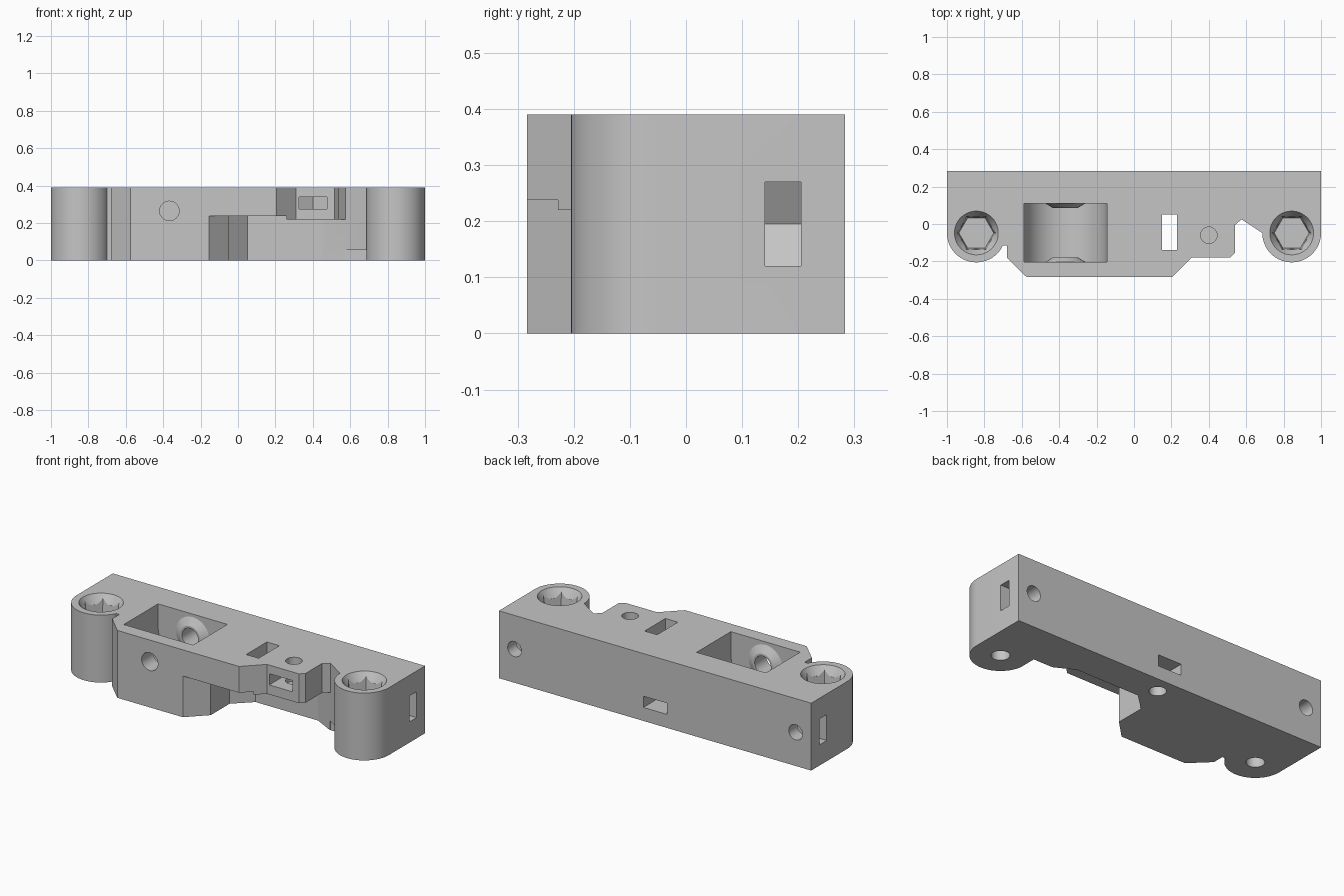
import bpy
import bmesh
from math import cos, sin, pi, radians
from mathutils import Matrix, Vector

cube = bpy.data.objects.get("Cube")
if cube:
    bpy.data.objects.remove(cube, do_unlink=True)

grey = bpy.data.materials.new("light_grey")
grey.use_nodes = True
grey.diffuse_color = (0.56, 0.56, 0.56, 1)
grey.node_tree.nodes["Principled BSDF"].inputs["Base Color"].default_value = grey.diffuse_color

H = 0.39
POST_X, POST_Y, POST_R = 0.843, -0.048, 0.157


def loft(name, low, high, matrix=None):
    """Solid between two rings of matching 3D points."""
    n = len(low)
    faces = [list(range(n))[::-1], list(range(n, 2 * n))]
    faces += [[i, (i + 1) % n, n + (i + 1) % n, n + i] for i in range(n)]
    mesh = bpy.data.meshes.new(name)
    mesh.from_pydata(low + high, [], faces)
    if matrix:
        mesh.transform(matrix)
    # Turn every face outwards whichever way the profile runs
    bm = bmesh.new()
    bm.from_mesh(mesh)
    if bm.calc_volume(signed=True) < 0:
        bmesh.ops.reverse_faces(bm, faces=bm.faces)
    bm.to_mesh(mesh)
    bm.free()
    mesh.materials.append(grey)
    obj = bpy.data.objects.new(name, mesh)
    bpy.context.collection.objects.link(obj)
    return obj


def prism(name, points, z0, z1):
    return loft(name, [(x, y, z0) for x, y in points], [(x, y, z1) for x, y in points])


def box(name, x0, x1, y0, y1, z0, z1):
    return prism(name, [(x0, y0), (x1, y0), (x1, y1), (x0, y1)], z0, z1)


def rod(name, start, end, r0, r1=None, sides=40):
    """Cylinder, cone or hexagon between two points."""
    start, end = Vector(start), Vector(end)
    axis = end - start
    r1 = r0 if r1 is None else r1
    ring = lambda r, z: [(r * cos(2 * pi * i / sides), r * sin(2 * pi * i / sides), z)
                         for i in range(sides)]
    # horizontal axes run along y only
    spin = Matrix()
    if axis.y:
        spin = Matrix.Rotation(-pi / 2 if axis.y > 0 else pi / 2, 4, 'X')
    elif axis.z < 0:
        spin = Matrix.Rotation(pi, 4, 'X')
    return loft(name, ring(r0, 0), ring(r1, axis.length), Matrix.Translation(start) @ spin)


def combine(tool, operation='DIFFERENCE'):
    mod = body.modifiers.new("shape", 'BOOLEAN')
    mod.operation, mod.object, mod.solver = operation, tool, 'EXACT'
    bpy.context.view_layer.objects.active = body
    bpy.ops.object.modifier_apply(modifier=mod.name)
    bpy.data.objects.remove(tool, do_unlink=True)


def arc(cx, a0, a1, steps=32):
    return [(cx + POST_R * cos(radians(a0 + (a1 - a0) * i / steps)),
             POST_Y + POST_R * sin(radians(a0 + (a1 - a0) * i / steps)))
            for i in range(steps + 1)]


# Main block with a round post at each end
outline = [(-1, 0.283)] + arc(-POST_X, 180, 335)
outline += [(-0.68, -0.114), (-0.68, -0.18), (-0.575, -0.283), (0.205, -0.283),
            (0.31, -0.178), (0.515, -0.178), (0.54, -0.153), (0.54, -0.005), (0.575, 0.025)]
outline += arc(POST_X, 180, 360) + [(1, 0.283)]
body = prism("mounting_block", outline, 0, H)

# Undercut below the front ledge, stepped in height
combine(prism("undercut_left", [(-0.255, -0.383), (-0.05, -0.178), (-0.05, -0.005), (0.05, 0.09),
                                (0.26, 0.09), (0.26, -0.383)], -0.1, 0.238))
combine(prism("undercut_right", [(0.2, -0.4), (0.2, 0.09), (0.45, 0.09), (0.575, 0.025),
                                 (0.58, -0.4)], -0.1, 0.22))
combine(box("foot_notch", 0.57, 0.688, -0.1, 0.03, -0.1, 0.055))

# Round-bottomed wheel pocket
px, pz, pr = -0.367, 0.265, 0.222
pocket = [(pr, 0.5)] + [(pr * cos(pi * i / 32), -pr * sin(pi * i / 32)) for i in range(33)] + [(-pr, 0.5)]
combine(loft("wheel_pocket", [(px + x, -0.203, pz + z) for x, z in pocket],
             [(px + x, 0.11, pz + z) for x, z in pocket]))

# Conical bosses on both pocket walls, then the axle bore
combine(rod("front_boss", (px, -0.209, pz), (px, -0.178, pz), 0.118, 0.065), 'UNION')
combine(rod("back_boss", (px, 0.116, pz), (px, 0.085, pz), 0.118, 0.065), 'UNION')
combine(rod("axle_bore", (px, -0.4, pz), (px, 0.2, pz), 0.052))

# Slot through the ledge
combine(box("ledge_slot", 0.15, 0.23, -0.14, 0.05, 0.12, 0.5))

for s in (-1, 1):
    x = s * POST_X
    # Post: hexagon socket with a conical lead-in on top, screw hole below
    combine(rod("lead_in", (x, POST_Y, H + 0.01), (x, POST_Y, H - 0.05), 0.123, 0.088))
    combine(rod("hex_socket", (x, POST_Y, H + 0.01), (x, POST_Y, H - 0.1), 0.108, 0.093, 6))
    combine(rod("post_hole", (x, POST_Y, -0.1), (x, POST_Y, 0.27), 0.048))
    # Screw hole in the back, crossing a nut slot open to the side
    combine(rod("back_hole", (s * 0.9, 0.4, 0.195), (s * 0.9, 0.1, 0.195), 0.044))
    edge = 0.075
    tip = 0.9 - edge * 1.155
    shoulder = 0.9 - edge * 0.577
    nut = [(tip, 0), (shoulder, edge), (1.1, edge), (1.1, -edge), (shoulder, -edge)]
    combine(loft("side_nut_slot", [(s * a, 0.141, 0.195 + b) for a, b in nut],
                 [(s * a, 0.205, 0.195 + b) for a, b in nut]))


def nut_slot(name, x, y, mouth, z0, z1):
    """Flat nut slot with a pointed inner end, opening at y = mouth."""
    d = 1 if mouth > y else -1
    half = 0.075
    combine(prism(name, [(x, y - d * half * 1.155), (x + half, y - d * half * 0.577),
                         (x + half, mouth), (x - half, mouth),
                         (x - half, y - d * half * 0.577)], z0, z1))


# Rear nut slot with its screw hole from below
nut_slot("rear_nut_slot", 0, 0.186, 0.4, 0.078, 0.143)
combine(rod("bottom_hole", (0, 0.186, -0.1), (0, 0.186, 0.068), 0.045))

# Ledge nut slot with its screw hole from above
nut_slot("ledge_nut_slot", 0.4, -0.06, -0.3, 0.275, 0.34)
combine(rod("ledge_hole", (0.4, -0.06, 0.5), (0.4, -0.06, 0.25), 0.044))

# Smooth the round walls, keep edges crisp
bpy.ops.object.select_all(action='DESELECT')
body.select_set(True)
bpy.context.view_layer.objects.active = body
bpy.ops.object.shade_smooth_by_angle(angle=radians(20))
